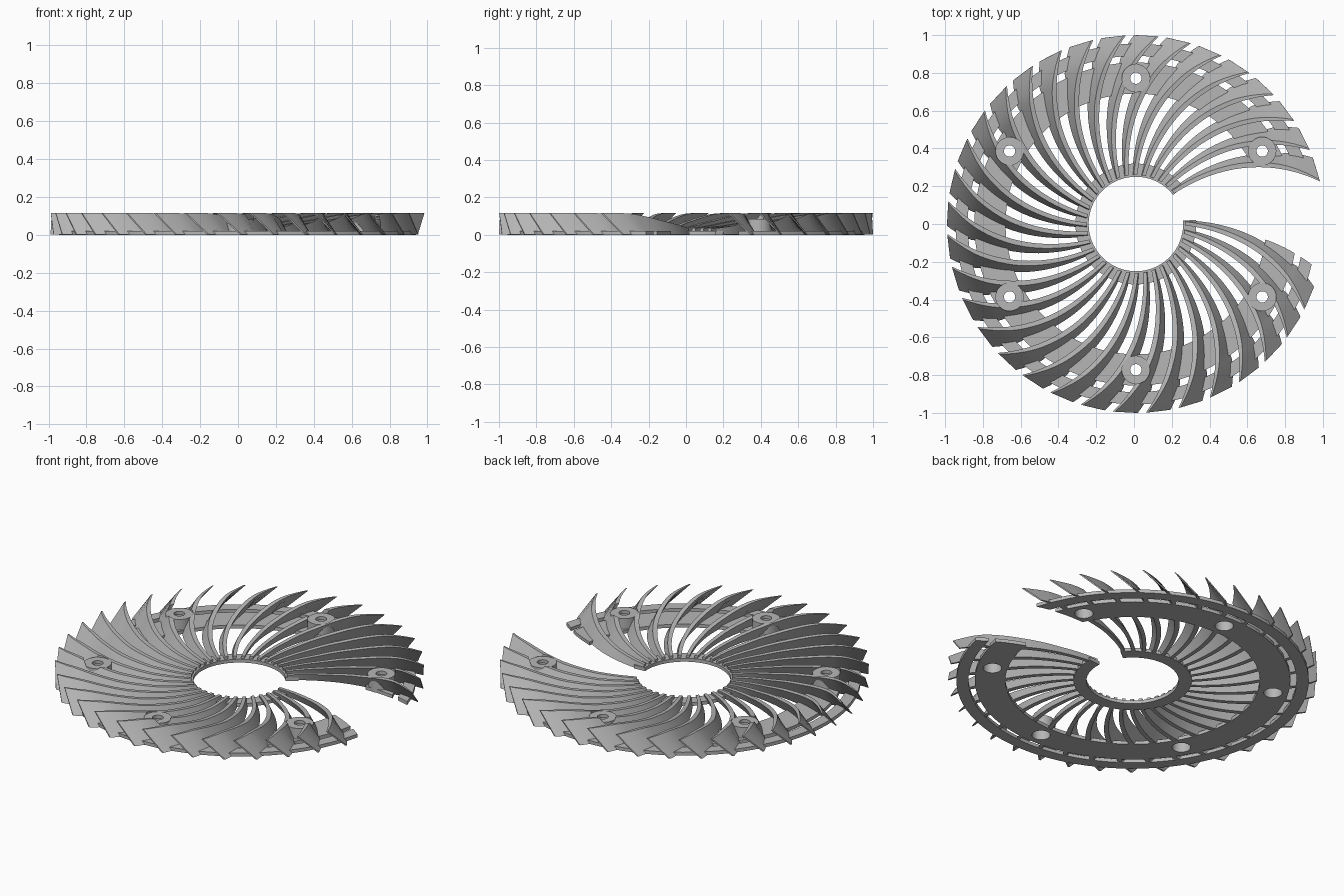
import bpy, bmesh, math
from mathutils import Matrix

cube = bpy.data.objects.get("Cube")
if cube:
    bpy.data.objects.remove(cube, do_unlink=True)

grey = bpy.data.materials.new("plain grey")
grey.use_nodes = True
GREY = (0.47, 0.47, 0.47, 1)
grey.diffuse_color = GREY
grey.node_tree.nodes["Principled BSDF"].inputs["Base Color"].default_value = GREY

BLADES, STEP, FIRST = 33, 10, -2
LAST = FIRST - STEP * (BLADES - 1) + 360
R_IN, R_OUT = 0.26, 1.0
HUB_X = 0.01

# Blade section along the radius: radius, top height, lean (arc), thickness (arc)
SECTION = [(0.26, 0.035, 0.007, 0.019), (0.48, 0.05, 0.024, 0.024),
           (0.67, 0.075, 0.04, 0.029), (0.84, 0.108, 0.063, 0.027),
           (0.89, 0.115, 0.09, 0.023), (1.0, 0.115, 0.122, 0.01)]


def section(r):
    for a, b in zip(SECTION, SECTION[1:]):
        if r <= b[0] + 1e-6:
            t = (r - a[0]) / (b[0] - a[0])
            return [u + (v - u) * t for u, v in zip(a, b)][1:]


def sweep(r):
    """Degrees the blade has curled back at this radius."""
    t = r - 0.28
    return 23.3 * t + 15.8 * t * t


def polar(r, deg, z):
    a = math.radians(deg)
    return (r * math.cos(a), r * math.sin(a), z)


def finish(bm, name):
    bmesh.ops.recalc_face_normals(bm, faces=bm.faces)
    me = bpy.data.meshes.new(name)
    bm.to_mesh(me)
    bm.free()
    me.materials.append(grey)
    ob = bpy.data.objects.new(name, me)
    ob.location.x = HUB_X
    bpy.context.collection.objects.link(ob)
    return ob


def loft(bm, loops):
    """Skin a row of equal closed loops and cap both ends."""
    rows = [[bm.verts.new(p) for p in loop] for loop in loops]
    n = len(rows[0])
    for a, b in zip(rows, rows[1:]):
        for i in range(n):
            j = (i + 1) % n
            bm.faces.new((a[i], a[j], b[j], b[i]))
    bm.faces.new(rows[0])
    bm.faces.new(rows[-1][::-1])


def arc_ring(name, r0, r1, height, start, end, steps=120):
    """Flat open ring whose ends follow the start and end angle functions."""
    radii = [r0 + (r1 - r0) * i / 3 for i in range(4)]
    loops = []
    for s in range(steps + 1):
        pts = [(r, start(r) + (end(r) - start(r)) * s / steps) for r in radii]
        loops.append([polar(r, a, 0) for r, a in pts] +
                     [polar(r, a, height) for r, a in reversed(pts)])
    bm = bmesh.new()
    loft(bm, loops)
    return finish(bm, name)


def drill(ob, radius):
    """Cut round openings at every boss position."""
    bm = bmesh.new()
    for x, y, _ in bosses:
        bmesh.ops.create_cone(bm, cap_ends=True, segments=32, radius1=radius, radius2=radius,
                              depth=0.6, matrix=Matrix.Translation((x, y, 0)))
    cutter = finish(bm, "cutter")
    cutter.hide_render = True
    mod = ob.modifiers.new("holes", "BOOLEAN")
    mod.operation, mod.solver, mod.object = "DIFFERENCE", "EXACT", cutter
    bpy.context.view_layer.update()
    deps = bpy.context.evaluated_depsgraph_get()
    mesh = bpy.data.meshes.new_from_object(ob.evaluated_get(deps))
    ob.modifiers.clear()
    ob.data = mesh
    bpy.data.objects.remove(cutter, do_unlink=True)


bosses = [polar(0.772, 30 + 60 * k, 0) for k in range(6)]

# Curved leaning blades
bm = bmesh.new()
for k in range(BLADES):
    loops = []
    for i in range(25):
        r = R_IN + (R_OUT - R_IN) * i / 24
        top, lean, thick = section(r)
        a = FIRST - STEP * k - sweep(r)
        tilt, wide = math.degrees(lean / r), math.degrees(thick / r)
        loops.append([polar(r, a, top), polar(r, a + wide, top),
                      polar(r, a + tilt + wide, 0.001), polar(r, a + tilt, 0.001)])
    loft(bm, loops)
blades = finish(bm, "curved_blades")
drill(blades, 0.074)


# Flat rings that carry the blades
def ring_start(r):
    return LAST - sweep(r) + 0.3 * math.degrees(section(r)[1] / r)


def ring_end(r):
    return 360 + FIRST - sweep(r) + 7.6 + 17 * (r - 0.7)


arc_ring("hub_ring", 0.25, 0.32, 0.02, lambda r: LAST, lambda r: 364)
mount_ring = arc_ring("mounting_ring", 0.69, 0.855, 0.02, ring_start, ring_end)
drill(mount_ring, 0.05)
arc_ring("rim_ring", 0.89, 0.955, 0.02, ring_start, ring_end)

# Hollow screw bosses, wide bore below and narrow bore on top
PROFILE = [(0.05, 0), (0.075, 0), (0.075, 0.083), (0.03, 0.083), (0.03, 0.063), (0.05, 0.063)]
bm = bmesh.new()
for x, y, _ in bosses:
    rows = []
    for s in range(32):
        rows.append([bm.verts.new((x + px, y + py, pz)) for px, py, pz in
                     (polar(r, s * 360 / 32, z) for r, z in PROFILE)])
    for s in range(32):
        a, b = rows[s], rows[(s + 1) % 32]
        for i in range(len(PROFILE)):
            j = (i + 1) % len(PROFILE)
            bm.faces.new((a[i], a[j], b[j], b[i]))
finish(bm, "screw_bosses")

# Smooth curved faces, keep hard edges
bpy.ops.object.select_all(action="DESELECT")
for ob in bpy.context.collection.objects:
    if ob.type == "MESH" and grey.name in ob.data.materials:
        ob.select_set(True)
        bpy.context.view_layer.objects.active = ob
bpy.ops.object.shade_smooth_by_angle(angle=math.radians(25))
